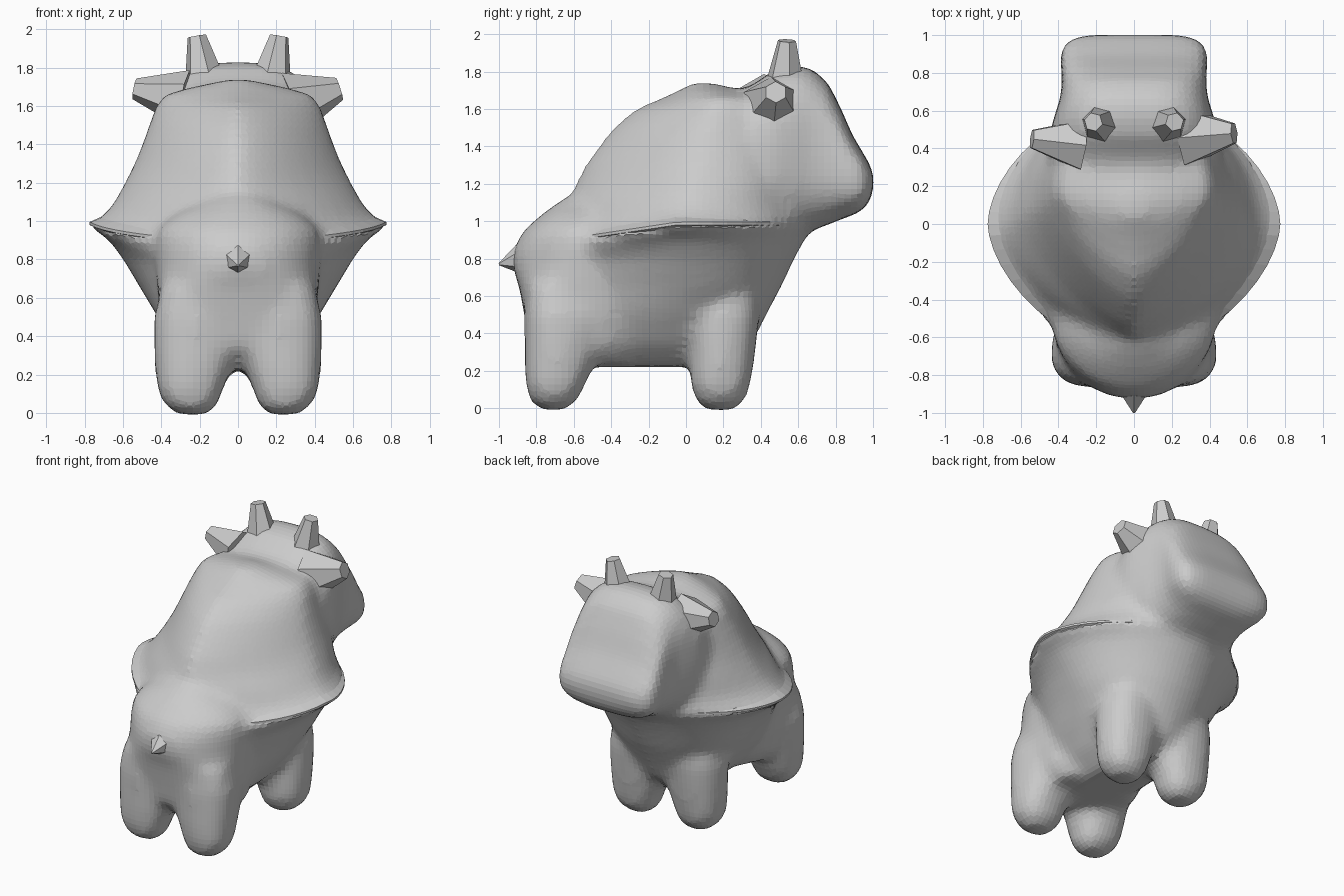
import bpy, bmesh, math
from mathutils import Vector

if "Cube" in bpy.data.objects:
    bpy.data.objects.remove(bpy.data.objects["Cube"])


def new_obj(name, bm):
    bmesh.ops.recalc_face_normals(bm, faces=bm.faces)
    me = bpy.data.meshes.new(name)
    bm.to_mesh(me)
    bm.free()
    ob = bpy.data.objects.new(name, me)
    bpy.context.collection.objects.link(ob)
    return ob


def loft(name, rings):
    """Skin a list of closed rings of points and cap both ends."""
    bm = bmesh.new()
    vs = [[bm.verts.new(p) for p in r] for r in rings]
    n = len(vs[0])
    for a, b in zip(vs, vs[1:]):
        for i in range(n):
            j = (i + 1) % n
            bm.faces.new((a[i], a[j], b[j], b[i]))
    bm.faces.new(vs[0])
    bm.faces.new(vs[-1])
    return new_obj(name, bm)


def sup(t, e):
    """Superellipse unit coordinates."""
    c, s = math.cos(t), math.sin(t)
    return (math.copysign(abs(c) ** (2 / e), c),
            math.copysign(abs(s) ** (2 / e), s))


def level(z, w, yb, yf, yc, eb=2.0, ef=None, x0=0.0, n=40):
    """Horizontal ring: half width w, back/front extents around yc."""
    pts = []
    for i in range(n):
        t = 2 * math.pi * i / n
        u, v = sup(t, (ef or eb) if math.sin(t) > 0 else eb)
        pts.append((x0 + w * u, yc + v * (yf - yc if v > 0 else yc - yb), z))
    return pts


def slice_y(y, w, zb, zt, e=3.0, n=32):
    """Upright ring across the head."""
    pts = []
    for i in range(n):
        u, v = sup(2 * math.pi * i / n, e)
        pts.append((w * u, y, (zb + zt) / 2 + v * (zt - zb) / 2))
    return pts


def dip(ob, lo, hi):
    """Lower the blanket edge towards the back."""
    for v in ob.data.vertices:
        if lo < v.co.z < hi:
            v.co.z -= 0.15 * max(0, -v.co.y - 0.05)


def spike(name, a, b, r1, r2, sides):
    """Tapered faceted cone from a to b."""
    a, b = Vector(a), Vector(b)
    d = b - a
    bm = bmesh.new()
    bmesh.ops.create_cone(bm, cap_ends=True, segments=sides, radius1=r1,
                          radius2=r2, depth=d.length)
    bmesh.ops.rotate(bm, verts=bm.verts,
                     matrix=d.to_track_quat('Z', 'Y').to_matrix())
    bmesh.ops.translate(bm, verts=bm.verts, vec=(a + b) / 2)
    return new_obj(name, bm)


# torso swelling to the blanket edge, then the draped, ridged blanket
torso = loft("body", [level(*r) for r in [
    (0.22, 0.18, -0.60, 0.20, -0.2, 2.4), (0.34, 0.31, -0.70, 0.35, -0.2, 2.4),
    (0.50, 0.42, -0.72, 0.43, -0.1, 2.2), (0.65, 0.51, -0.74, 0.51, 0, 2.0),
    (0.80, 0.60, -0.76, 0.58, 0, 1.8, 1.9), (0.91, 0.68, -0.76, 0.64, 0, 1.7, 1.8),
    (0.98, 0.79, -0.72, 0.68, 0, 1.65, 1.75), (1.03, 0.70, -0.67, 0.68, 0, 1.6, 1.8),
    (1.10, 0.645, -0.63, 0.66, 0.02, 1.5, 1.9), (1.20, 0.59, -0.59, 0.66, 0.05, 1.4, 2),
    (1.30, 0.54, -0.54, 0.66, 0.08, 1.4, 2), (1.40, 0.50, -0.47, 0.66, 0.10, 1.4, 2),
    (1.50, 0.465, -0.39, 0.62, 0.13, 1.4, 2), (1.60, 0.43, -0.27, 0.58, 0.16, 1.35, 2),
    (1.66, 0.39, -0.13, 0.48, 0.16, 1.3, 2), (1.70, 0.24, -0.04, 0.3, 0.13, 1.5, 2),
    (1.74, 0.05, 0.03, 0.14, 0.09)]])
dip(torso, 0.85, 1.05)

# rump
rump = loft("rump", [level(z, w, yb, -0.2, -0.5, e, 2.2) for z, w, yb, e in [
    (0.24, 0.30, -0.74, 3.0), (0.34, 0.38, -0.84, 3.4), (0.50, 0.41, -0.865, 3.4),
    (0.64, 0.42, -0.89, 2.8), (0.76, 0.43, -0.93, 2.0), (0.85, 0.44, -0.925, 1.9),
    (0.95, 0.43, -0.87, 2.0), (1.03, 0.34, -0.78, 2.0), (1.12, 0.16, -0.66, 2.0)]])

# broad head with flat muzzle
head = loft("head", [slice_y(*r) for r in [
    (0.18, 0.42, 1.00, 1.67, 2.6), (0.35, 0.45, 0.95, 1.725, 2.8),
    (0.47, 0.45, 0.94, 1.81, 2.8), (0.58, 0.42, 0.94, 1.835),
    (0.67, 0.39, 0.95, 1.82), (0.76, 0.38, 0.98, 1.74),
    (0.83, 0.39, 1.01, 1.60), (0.89, 0.395, 1.03, 1.46),
    (0.95, 0.38, 1.06, 1.36), (0.985, 0.32, 1.11, 1.30),
    (1.003, 0.27, 1.16, 1.26)]])

# four stubby rounded legs, spreading upward
legs = []
for sx in (-1, 1):
    for y, nm in ((-0.70, "rear_leg"), (0.185, "front_leg")):
        lean = 0.05 if y < 0 else 0.015
        legs.append(loft(nm, [
            level(z, r, y - k, y + k + lean * g, y, 2.3, 2.3, sx * cx, 16)
            for z, r, k, cx, g in [
                (-0.01, 0.08, 0.08, 0.235, -0.6), (0.04, 0.14, 0.135, 0.245, -0.3),
                (0.12, 0.175, 0.16, 0.25, 0), (0.24, 0.20, 0.165, 0.235, 1),
                (0.36, 0.215, 0.165, 0.225, 2), (0.50, 0.22, 0.165, 0.22, 3),
                (0.66, 0.18, 0.15, 0.22, 3)]]))

# fuse the soft parts into one faceted skin
bpy.ops.object.select_all(action='DESELECT')
for ob in [torso, rump, head] + legs:
    ob.select_set(True)
bpy.context.view_layer.objects.active = torso
bpy.ops.object.join()
m = torso.modifiers.new("fuse", 'REMESH')
m.mode = 'VOXEL'
m.voxel_size = 0.036
m = torso.modifiers.new("soften", 'SMOOTH')
m.factor = 0.5
m.iterations = 8
for nm in ("fuse", "soften"):
    bpy.ops.object.modifier_apply(modifier=nm)
for p in torso.data.polygons:
    p.use_smooth = False

# thin flared blanket edge, dipping towards the back
rim = loft("blanket_edge", [
    level(z, w, -0.69 + d, 0.66 - d, 0, 1.68, 1.75, 0, 48)
    for z, w, d in [(0.88, 0.60, 0.10), (0.945, 0.69, 0.04), (0.980, 0.775, 0.0),
                    (0.995, 0.775, 0.0), (1.05, 0.65, 0.06)]])
dip(rim, 0, 2)

# tail stub
spike("tail", (0, -0.82, 0.81), (0, -1.0, 0.77), 0.13, 0.006, 6)

# horns and ears
for s, side in ((-1, "left"), (1, "right")):
    spike(side + "_horn", (s * 0.175, 0.53, 1.74), (s * 0.215, 0.54, 1.965),
          0.105, 0.05, 6)
spike("right_ear", (0.28, 0.46, 1.61), (0.53, 0.48, 1.69), 0.17, 0.06, 6)
spike("left_ear", (-0.28, 0.42, 1.64), (-0.54, 0.45, 1.69), 0.15, 0.055, 6)
